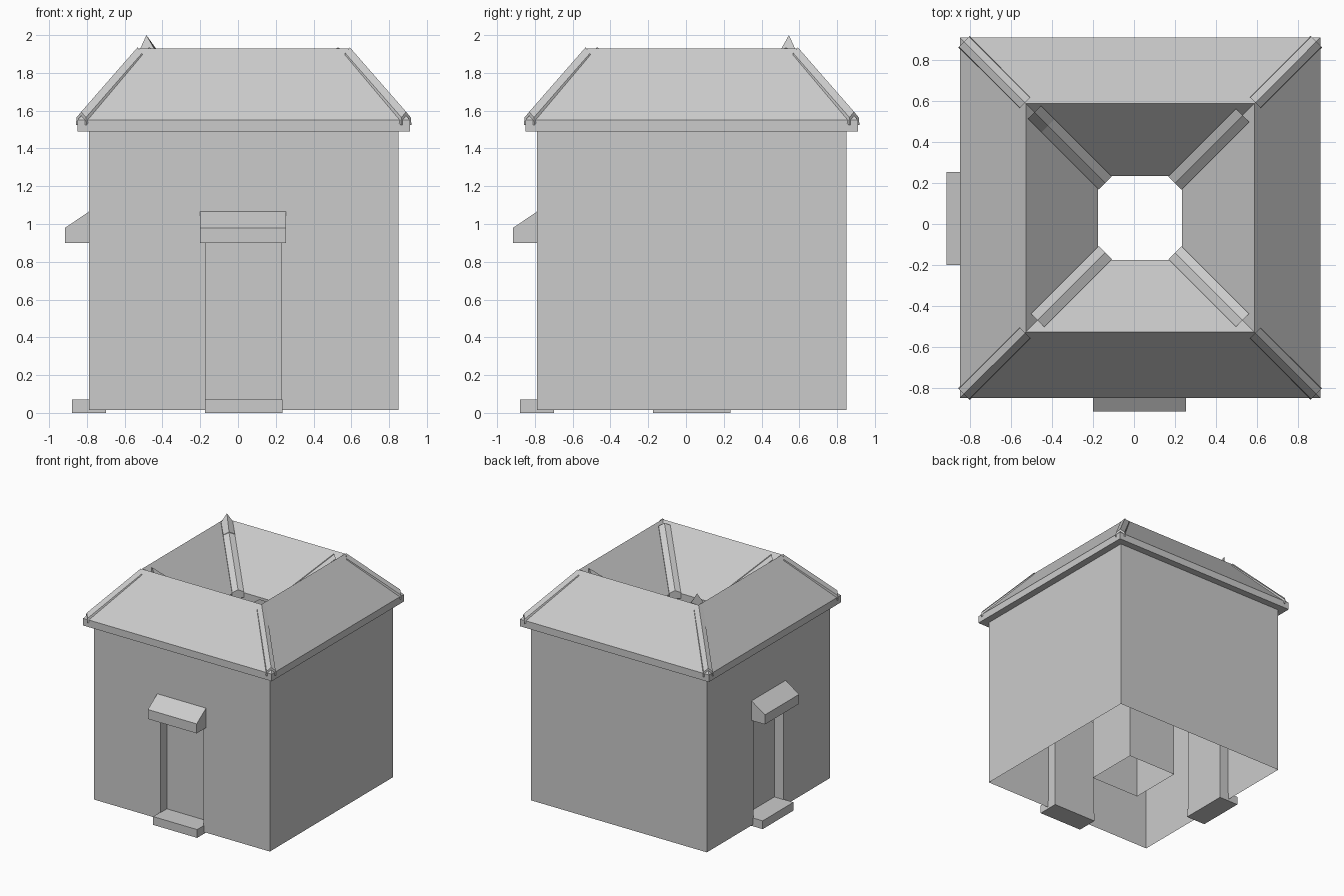
import bpy, bmesh
from mathutils import Vector

if "Cube" in bpy.data.objects:
    bpy.data.objects.remove(bpy.data.objects["Cube"])

C = 0.03  # centre of the house body in x and y


def make(name, verts, faces, swap=False):
    # swap mirrors the part across x = y (front side -> left side)
    if swap:
        verts = [(y, x, z) for x, y, z in verts]
    bm = bmesh.new()
    vs = [bm.verts.new(v) for v in verts]
    for f in faces:
        bm.faces.new([vs[i] for i in f])
    bmesh.ops.recalc_face_normals(bm, faces=bm.faces)
    me = bpy.data.meshes.new(name)
    bm.to_mesh(me)
    bm.free()
    ob = bpy.data.objects.new(name, me)
    bpy.context.collection.objects.link(ob)
    return ob


def loft(name, rings, caps=True, swap=False):
    n = len(rings[0])
    verts = [p for r in rings for p in r]
    faces = [(k * n + i, k * n + (i + 1) % n, (k + 1) * n + (i + 1) % n, (k + 1) * n + i)
             for k in range(len(rings) - 1) for i in range(n)]
    if caps:
        faces += [tuple(range(n)), tuple(range(len(verts) - n, len(verts)))]
    return make(name, verts, faces, swap)


def square(h, z):
    return [(C + sx * h, C + sy * h, z) for sx, sy in ((-1, -1), (1, -1), (1, 1), (-1, 1))]


def prism(name, x0, x1, profile, swap):
    # y-z profile extruded along x
    return loft(name, [[(x, y, z) for y, z in profile] for x in (x0, x1)], swap=swap)


# Ring roof with eaves, ridge square and inner slopes; courtyard shaft open at both ends
loft("roof", [square(h, z) for h, z in (
    (0.82, 1.49), (0.88, 1.49), (0.88, 1.55), (0.558, 1.93),
    (0.205, 1.55), (0.205, 1.49), (0.23, 1.49))], caps=False)
loft("courtyard_walls", [square(0.23, 1.49), square(0.23, 0.015)], caps=False)

# Plain back and right walls
b = square(0.82, 0.015) + square(0.82, 1.49)
make("plain_walls", b, [(1, 2, 6, 5), (2, 3, 7, 6)])

# Front and left sides: wall with doorway, recess, step and canopy
for side, swap in (("front", False), ("left", True)):
    y, yi = -0.79, -0.705
    outline = [(-0.79, 0.015), (-0.17, 0.015), (-0.17, 0.91), (0.23, 0.91),
               (0.23, 0.015), (0.85, 0.015), (0.85, 1.49), (-0.79, 1.49)]
    verts = [(x, y, z) for x, z in outline] + [(x, yi, z) for x, z in outline[1:5]]
    make(side + "_wall", verts, [tuple(range(8)), (1, 2, 9, 8), (2, 3, 10, 9),
                                 (3, 4, 11, 10), (8, 9, 10, 11)], swap)
    prism(side + "_step", -0.175, 0.235,
          [(-0.88, 0), (-0.70, 0), (-0.70, 0.07), (-0.88, 0.07)], swap)
    prism(side + "_canopy", -0.2, 0.255,
          [(-0.915, 0.9), (y, 0.9), (y, 1.065), (-0.915, 0.98)], swap)


def bar(name, sx, sy, h0, z0, h1, z1, prof0, prof1):
    perp = Vector((-sy, sx, 0)).normalized()
    rings = []
    for h, z, prof in ((h0, z0, prof0), (h1, z1, prof1)):
        p = Vector((C + sx * h, C + sy * h, z))
        rings.append([tuple(p + perp * u + Vector((0, 0, v))) for u, v in prof])
    loft(name, rings)


# Cap bars on the outer hips and in the inner valleys
hip = [(-0.04, -0.05), (0.04, -0.05), (0.035, -0.01), (0, 0.02), (-0.035, -0.01)]
valley = [(-0.045, 0), (0.045, 0), (0.045, 0.05), (0, 0.07), (-0.045, 0.05)]
# the back left valley bar ends in a raised point
spike = valley[:3] + [(0, 0.12), valley[4]]
for sx in (-1, 1):
    for sy in (-1, 1):
        tag = ("back" if sy > 0 else "front") + ("_right" if sx > 0 else "_left")
        bar("hip_cap_" + tag, sx, sy, 0.86, 1.574, 0.562, 1.915, hip, hip)
        top = 1.88 if (sx, sy) == (-1, 1) else 1.865
        if top > 1.87:
            # short peak, then the regular bar
            bar("valley_peak_" + tag, sx, sy, 0.515, top, 0.45, 1.815, spike, valley)
        bar("valley_cap_" + tag, sx, sy, 0.5, 1.865, 0.17, 1.51, valley, valley)
